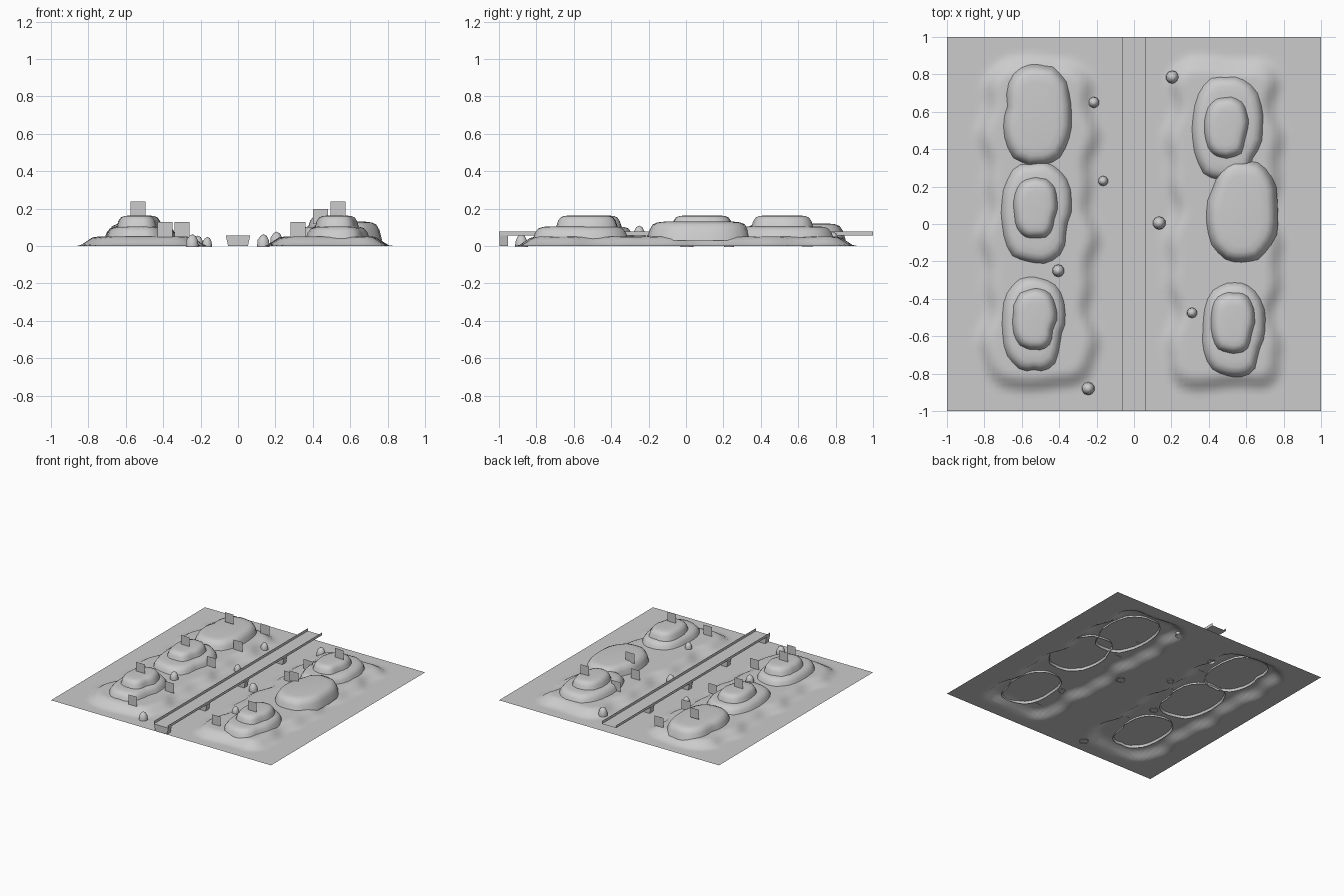
import bpy, bmesh, math, random
from mathutils import Matrix

cube = bpy.data.objects.get("Cube")
if cube:
    bpy.data.objects.remove(cube, do_unlink=True)
random.seed(4)

stone = bpy.data.materials.new("plain grey")
stone.use_nodes = True
GREY = (0.6, 0.6, 0.6, 1)
stone.diffuse_color = GREY
stone.node_tree.nodes["Principled BSDF"].inputs["Base Color"].default_value = GREY


def finish(bm, name, smooth=None):
    mesh = bpy.data.meshes.new(name)
    bm.to_mesh(mesh)
    bm.free()
    obj = bpy.data.objects.new(name, mesh)
    bpy.context.collection.objects.link(obj)
    mesh.materials.append(stone)
    if smooth:
        bpy.ops.object.select_all(action='DESELECT')
        obj.select_set(True)
        bpy.context.view_layer.objects.active = obj
        bpy.ops.object.shade_smooth_by_angle(angle=math.radians(smooth))
    return obj


def ground_height(x, y):
    # Two long, low banks with uneven, rounded edges
    cx = -0.51 if x < 0 else 0.48
    wave = 0.018 * math.sin(11 * y + cx) + 0.012 * math.sin(23 * y)
    dx = max(abs(x - cx) - 0.15 + wave, 0)
    dy = max(abs(y) - 0.73 + 0.01 * math.sin(14 * x), 0)
    t = min(max((0.17 - math.hypot(dx, dy)) / 0.1, 0), 1)
    return 0.05 * t * t * (3 - 2 * t)


# Ground sheet
bm = bmesh.new()
bmesh.ops.create_grid(bm, x_segments=72, y_segments=72, size=1)
for v in bm.verts:
    v.co.z = ground_height(v.co.x, v.co.y)
finish(bm, "ground", 60)


def mesa_tier(name, x, y, rx, ry, bottom, top, notch, rim):
    # Rounded, notched outline stacked into a bevelled slab
    sides = 28
    outline = []
    for i in range(sides):
        a = 2 * math.pi * i / sides
        c, s = math.cos(a), math.sin(a)
        r = (abs(c) ** 2.6 + abs(s) ** 2.6) ** (-1 / 2.6)
        gap = math.atan2(math.sin(a - notch), math.cos(a - notch))
        r *= 1 - 0.14 * math.exp(-(gap / 0.3) ** 2) + random.uniform(-0.02, 0.02)
        outline.append((r * c, r * s))
    h = top - bottom
    bm = bmesh.new()
    rings = []
    for k, z in ((0, bottom), (0.2, bottom + 0.55 * h), (0.45, top - 0.15 * h),
                 (0.8, top - 0.04 * h), (1.3, top)):
        rings.append([bm.verts.new((x + px * (rx - k * rim), y + py * (ry - k * rim), z))
                      for px, py in outline])
    for low, high in zip(rings, rings[1:]):
        for i in range(sides):
            j = (i + 1) % sides
            bm.faces.new((low[i], low[j], high[j], high[i]))
    bm.faces.new(rings[-1])
    finish(bm, name, 50)


# Mesas: name, centre, half sizes, top height, notch direction, upper tier centre
mesas = [
    ("left_front", 0.535, -0.565, 0.175, 0.255, 0.105, -0.5, (0.53, -0.53)),
    ("left_middle", 0.575, 0.07, 0.195, 0.275, 0.13, 2.6, None),
    ("left_back", 0.5, 0.51, 0.195, 0.285, 0.105, -0.7, (0.495, 0.515)),
    ("right_front", -0.535, -0.535, 0.175, 0.255, 0.105, -0.4, (-0.53, -0.51)),
    ("right_middle", -0.52, 0.06, 0.195, 0.275, 0.105, -0.4, (-0.525, 0.085)),
    ("right_back", -0.52, 0.58, 0.19, 0.27, 0.12, 2.9, None),
]
for name, x, y, rx, ry, top, notch, upper in mesas:
    mesa_tier(name + "_mesa", x, y, rx, ry, 0.03, top, notch, 0.07)
    if upper:
        mesa_tier(name + "_mesa_top", *upper, 0.12, 0.165, 0.095, 0.163, -0.45, 0.055)

# Loose rocks
rocks = [(0.205, 0.785, 0.035), (-0.215, 0.65, 0.03), (-0.165, 0.23, 0.027),
         (0.135, 0.005, 0.035), (-0.405, -0.25, 0.033), (0.31, -0.475, 0.028),
         (-0.245, -0.88, 0.035)]
for i, (x, y, r) in enumerate(rocks):
    bm = bmesh.new()
    bmesh.ops.create_icosphere(bm, subdivisions=2, radius=1)
    # Keep only the half that stands above the ground
    bmesh.ops.bisect_plane(bm, geom=bm.verts[:] + bm.edges[:] + bm.faces[:],
                           plane_co=(0, 0, -0.1), plane_no=(0, 0, -1), clear_outer=True)
    place = Matrix.Translation((x, y, ground_height(x, y))) @ Matrix.Diagonal((r, r, 1.8 * r, 1))
    bmesh.ops.transform(bm, matrix=place, verts=bm.verts)
    finish(bm, f"rock_{i + 1}", 50)

# Open channel: floor with two thin side walls
bm = bmesh.new()
W = 0.065
profile = [(-W, 0.078), (-W, 0.056), (W, 0.056), (W, 0.078)]
ends = [[bm.verts.new((px, y, pz)) for px, pz in profile] for y in (-1, 1)]
for i in range(3):
    bm.faces.new((ends[0][i], ends[0][i + 1], ends[1][i + 1], ends[1][i]))
finish(bm, "channel")

# Tapered supports under the channel
for i in range(4):
    y = -0.975 + 0.5 * i
    bm = bmesh.new()
    bmesh.ops.create_cube(bm, size=1)
    for v in bm.verts:
        half = W if v.co.z > 0 else 0.053
        v.co = (math.copysign(half, v.co.x), y + v.co.y * 0.045,
                0.055 if v.co.z > 0 else 0)
    finish(bm, f"support_{i + 1}")


# Upright thin plates on the mesas and along the banks
def plate(name, x, y, z):
    bm = bmesh.new()
    bmesh.ops.create_grid(bm, x_segments=1, y_segments=1, size=0.04)
    place = Matrix.Translation((x, y, z + 0.038)) @ Matrix.Rotation(math.pi / 2, 4, 'X')
    bmesh.ops.transform(bm, matrix=place, verts=bm.verts)
    finish(bm, name)


for name, x, y in (("left_front", 0.535, -0.58), ("left_back", 0.535, 0.55),
                   ("right_front", -0.535, -0.5), ("right_middle", -0.535, 0.08)):
    plate(name + "_mesa_plate", x, y, 0.16)
plate("left_middle_mesa_plate", 0.44, 0.1, 0.12)
plate("right_back_mesa_plate", -0.535, 0.65, 0.13)
for i, (x, y) in enumerate([(0.32, -0.74), (0.32, 0.2), (0.32, 0.45), (-0.39, -0.81),
                            (-0.3, -0.46), (-0.3, 0.08), (-0.3, 0.43), (-0.3, 0.78)]):
    plate(f"bank_plate_{i + 1}", x, y, 0.05)
